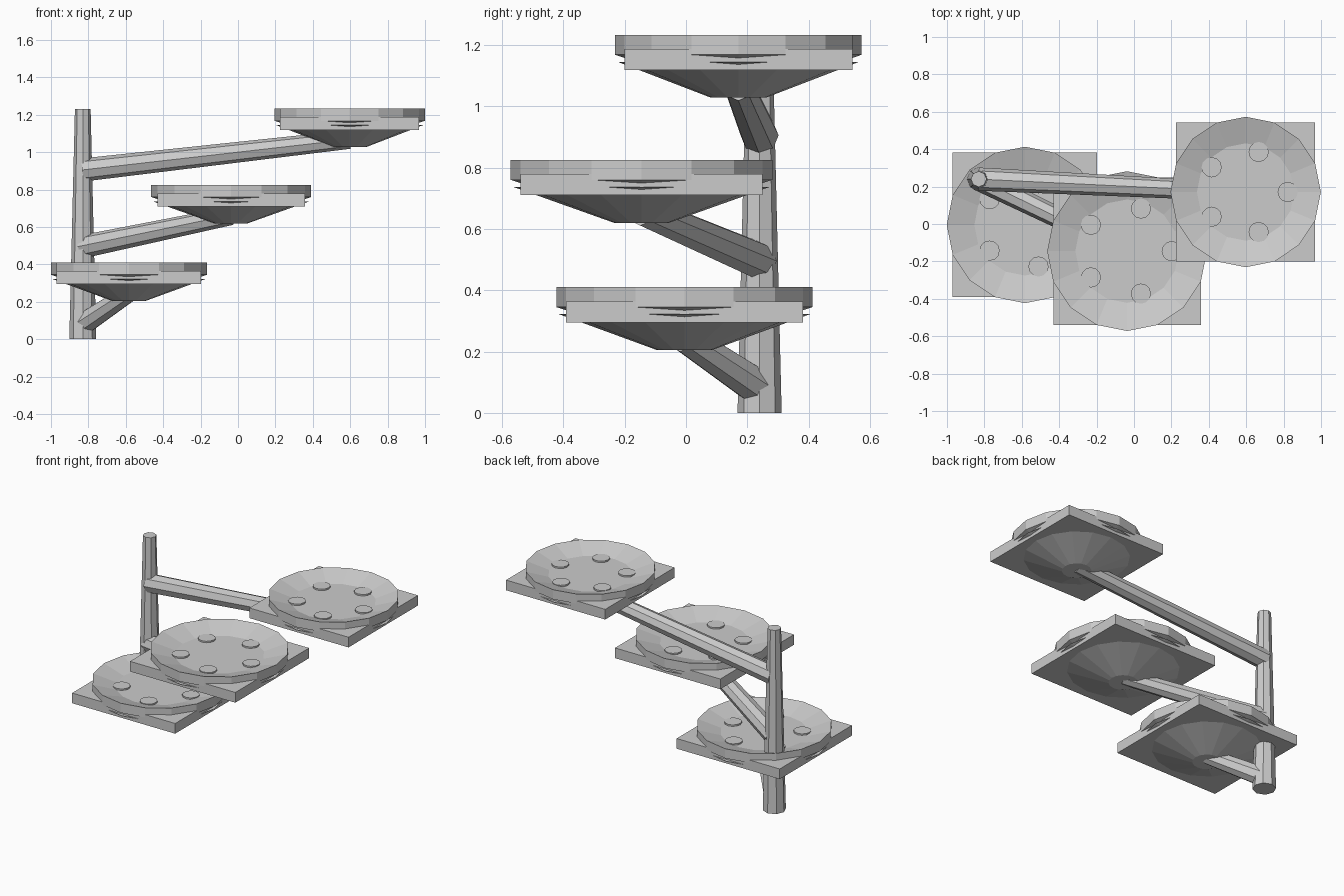
import bpy, bmesh, math
from mathutils import Vector

if "Cube" in bpy.data.objects:
    bpy.data.objects.remove(bpy.data.objects["Cube"])


def make_object(name, bm):
    bmesh.ops.recalc_face_normals(bm, faces=bm.faces)
    mesh = bpy.data.meshes.new(name)
    bm.to_mesh(mesh)
    bm.free()
    obj = bpy.data.objects.new(name, mesh)
    bpy.context.collection.objects.link(obj)
    return obj


def lathe(name, profile, center, sides=16):
    """Revolve (radius, z) points around a vertical axis; cap both ends."""
    bm = bmesh.new()
    rings = []
    for r, z in profile:
        rings.append([bm.verts.new((center[0] + r * math.cos(2 * math.pi * i / sides),
                                    center[1] + r * math.sin(2 * math.pi * i / sides), z))
                      for i in range(sides)])
    for a, b in zip(rings, rings[1:]):
        for i in range(sides):
            j = (i + 1) % sides
            bm.faces.new((a[i], a[j], b[j], b[i]))
    bm.faces.new(rings[0])
    bm.faces.new(rings[-1])
    return make_object(name, bm)


def beam(name, start, end, r1, r2, sides=8):
    """Tapered faceted beam between two points."""
    start, end = Vector(start), Vector(end)
    d = end - start
    bm = bmesh.new()
    bmesh.ops.create_cone(bm, cap_ends=True, segments=sides, radius1=r1, radius2=r2, depth=d.length)
    obj = make_object(name, bm)
    obj.location = (start + end) / 2
    obj.rotation_euler = d.to_track_quat('Z', 'Y').to_euler()
    return obj


def slab(name, cx, cy, half, z0, z1):
    bm = bmesh.new()
    bmesh.ops.create_cube(bm, size=1)
    for v in bm.verts:
        v.co = (cx + v.co.x * 2 * half, cy + v.co.y * 2 * half, z0 if v.co.z < 0 else z1)
    return make_object(name, bm)


# Post
PX, PY = -0.83, 0.24
beam("post", (PX, PY, 0), (PX, PY, 1.23), 0.072, 0.042)

# Tiers: x, y, top z, rim radius, arm height on the post
tiers = [("lower", -0.583, -0.005, 0.41, 0.418, 0.08),
         ("middle", -0.037, -0.145, 0.825, 0.427, 0.495),
         ("upper", 0.597, 0.171, 1.233, 0.402, 0.905)]

for label, x, y, top, r, arm_z in tiers:
    # Square tray
    slab(label + "_tray", x, y, r * 0.924, top - 0.115, top - 0.046)
    # Lower cone under the tray
    lathe(label + "_cone", [(0.09, top - 0.205), (r * 0.98, top - 0.088)], (x, y))
    # Shallow bowl rim standing on the tray
    lathe(label + "_bowl", [(r * 0.64, top - 0.115), (r, top - 0.065), (r, top),
                            (r * 0.64, top - 0.047)], (x, y))
    # Five small pads on the bowl floor
    for k in range(5):
        a = 2 * math.pi * k / 5
        px, py = x + r * 0.56 * math.cos(a), y + r * 0.56 * math.sin(a)
        lathe(f"{label}_pad_{k + 1}", [(0.054, top - 0.06), (0.054, top - 0.036)], (px, py), 12)
    # Arm from the post to the underside
    beam(label + "_arm", (PX, PY, arm_z), (x, y, top - 0.165), 0.062, 0.05)
